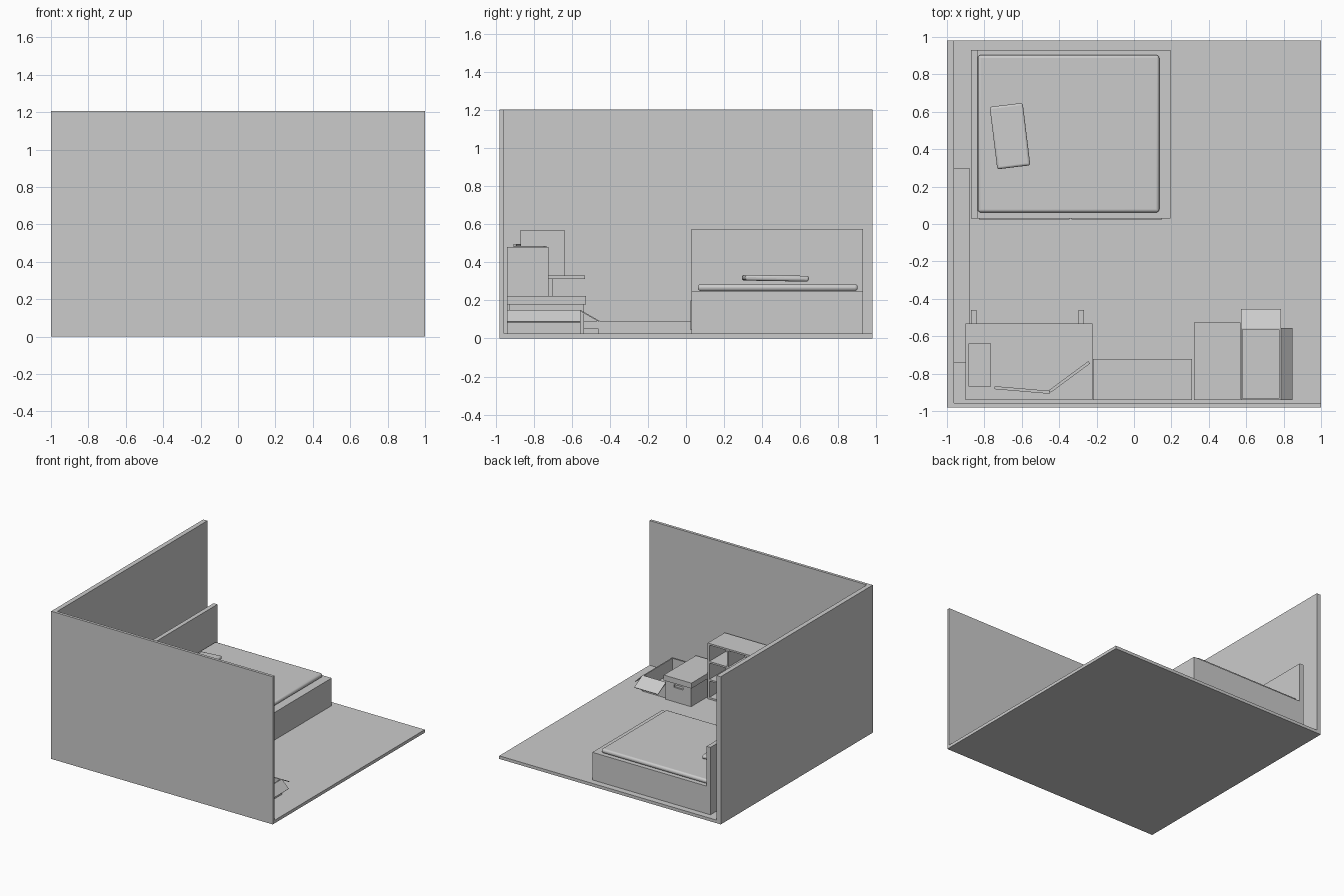
import bpy, math
from mathutils import Vector

if "Cube" in bpy.data.objects:
    bpy.data.objects.remove(bpy.data.objects["Cube"])


def box(name, x0, x1, y0, y1, z0, z1, bevel=0, segments=3):
    bpy.ops.mesh.primitive_cube_add(size=1, location=((x0 + x1) / 2, (y0 + y1) / 2, (z0 + z1) / 2))
    ob = bpy.context.object
    ob.name = name
    ob.scale = (x1 - x0, y1 - y0, z1 - z0)
    bpy.ops.object.transform_apply(location=False, rotation=False, scale=True)
    if bevel:
        m = ob.modifiers.new("soft_edges", 'BEVEL')
        m.width, m.segments = bevel, segments
        bpy.ops.object.shade_smooth_by_angle()
    return ob


def upright_panel(name, a, b, z0, z1, thick):
    """Thin vertical panel running between two plan points."""
    a, b = Vector(a), Vector(b)
    d, c = b - a, (a + b) / 2
    ob = box(name, c.x - d.length / 2, c.x + d.length / 2, c.y - thick / 2, c.y + thick / 2, z0, z1)
    ob.rotation_euler.z = math.atan2(d.y, d.x)
    return ob


# Room shell
box("floor", -1, 1, -0.98, 0.98, 0, 0.025)
box("left_wall", -1, -0.962, -0.98, 0.98, 0, 1.205)
box("front_wall", -1, 1, -0.98, -0.957, 0, 1.205)
box("baseboard_heater", -0.962, -0.88, -0.74, 0.30, 0.025, 0.093)

# Bed
box("bed_base", -0.837, 0.195, 0.03, 0.93, 0.025, 0.25)
box("headboard", -0.872, -0.837, 0.03, 0.93, 0.025, 0.575)
for i, (x0, x1) in enumerate([(-0.83, -0.345), (-0.335, 0.15)]):
    box(f"bed_drawer_{i}", x0, x1, 0.023, 0.03, 0.045, 0.20)
box("mattress", -0.835, 0.135, 0.062, 0.903, 0.25, 0.285, 0.015)
pillow = box("pillow", -0.752, -0.574, 0.302, 0.638, 0.302, 0.332, 0.012)
pillow.rotation_euler = (math.radians(-1), 0, math.radians(7))

# Desk with foot bars and back uprights
box("desk_top", -0.9, -0.222, -0.942, -0.532, 0.312, 0.33)
for i, x in enumerate((-0.857, -0.283)):
    box(f"desk_foot_{i}", x - 0.015, x + 0.015, -0.93, -0.46, 0.025, 0.052)
    box(f"desk_upright_{i}", x - 0.015, x + 0.015, -0.77, -0.70, 0.052, 0.312)
box("computer_tower", -0.885, -0.765, -0.87, -0.64, 0.33, 0.57)
upright_panel("monitor_left", (-0.745, -0.875), (-0.45, -0.90), 0.335, 0.496, 0.016)
upright_panel("monitor_right", (-0.45, -0.895), (-0.24, -0.74), 0.335, 0.486, 0.016)

# Open cube bookshelf
X0, X1, Y0, Y1, Z0, Z1, T = -0.22, 0.31, -0.942, -0.723, 0.025, 0.48, 0.014
box("shelf_back", X0, X1, Y0, Y0 + 0.008, Z0, Z1)
for i in range(4):
    x = X0 + (X1 - X0 - T) * i / 3
    box(f"shelf_upright_{i}", x, x + T, Y0, Y1, Z0, Z1)
    z = Z0 + (Z1 - Z0 - T) * i / 3
    box(f"shelf_board_{i}", X0, X1, Y0, Y1, z, z + T)

# Storage box with lid and handle hole
body = box("storage_box", 0.33, 0.56, -0.932, -0.537, 0.025, 0.185)
hole = box("handle_cutter", 0.405, 0.485, -0.55, -0.52, 0.142, 0.164)
hole.hide_render = True
hole.hide_set(True)
cut = body.modifiers.new("handle_hole", 'BOOLEAN')
cut.object, cut.solver = hole, 'EXACT'
box("storage_lid", 0.32, 0.57, -0.942, -0.527, 0.18, 0.224)

# Open carton with two folded flaps
cx0, cx1, cy0, cy1, top, w = 0.572, 0.785, -0.942, -0.555, 0.15, 0.009
box("carton_bottom", cx0, cx1, cy0, cy1, 0.025, 0.034)
box("carton_left", cx0, cx0 + w, cy0, cy1, 0.025, top)
box("carton_right", cx1 - w, cx1, cy0, cy1, 0.025, top)
box("carton_front", cx0, cx1, cy0, cy0 + w, 0.025, top)
box("carton_back", cx0, cx1, cy1 - w, cy1, 0.025, top)


def flap(name, a, b, c, d):
    mesh = bpy.data.meshes.new(name)
    mesh.from_pydata([a, b, c, d], [], [(0, 1, 2, 3)])
    ob = bpy.data.objects.new(name, mesh)
    bpy.context.collection.objects.link(ob)
    ob.modifiers.new("card", 'SOLIDIFY').thickness = 0.006


flap("back_flap", (cx0, cy1, top), (cx1, cy1, top), (cx1, -0.455, 0.093), (cx0, -0.455, 0.093))
flap("right_flap", (cx1, cy1, top), (cx1, cy0, top), (0.848, cy0, 0.088), (0.848, cy1, 0.088))
